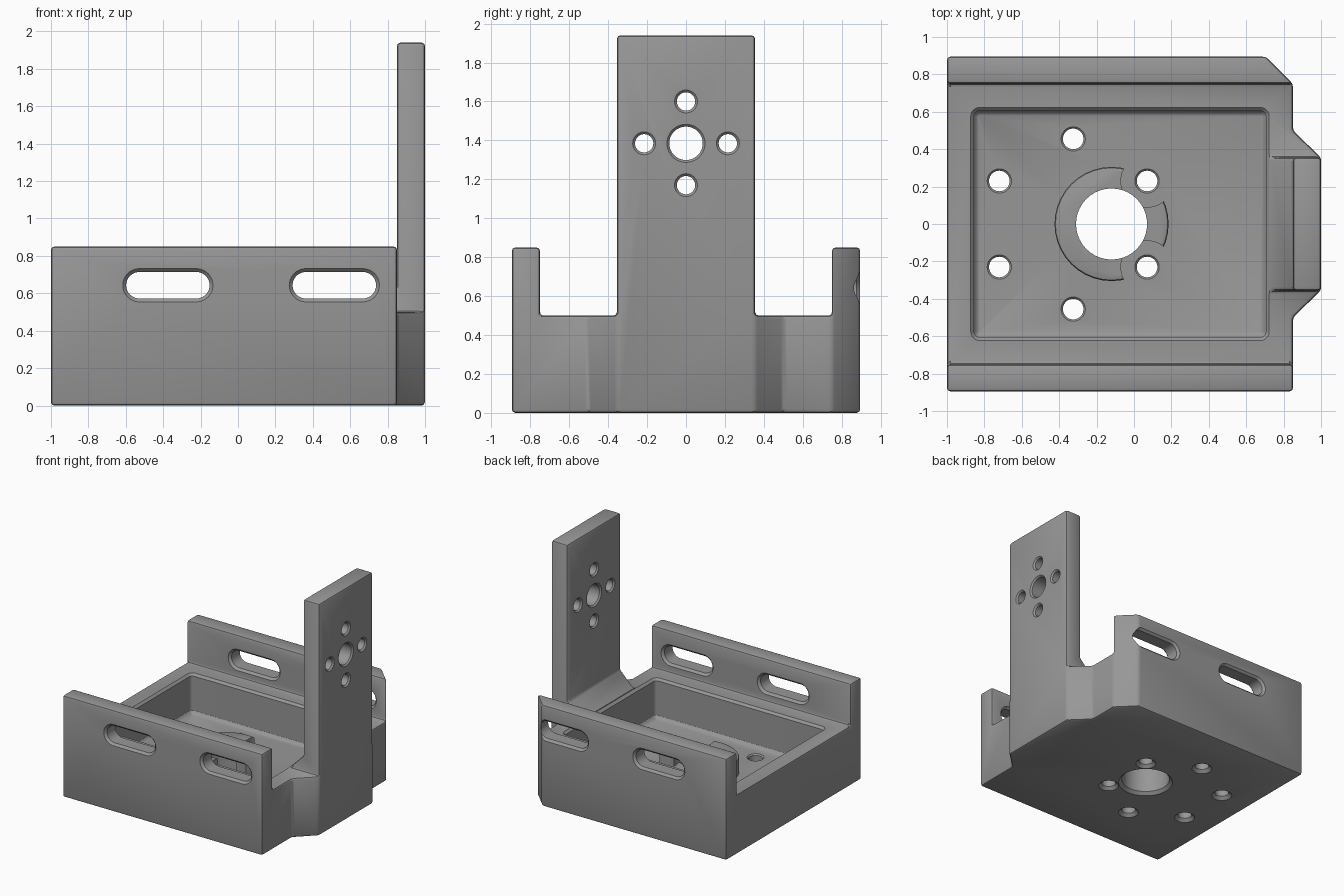
import bpy, bmesh, math

if "Cube" in bpy.data.objects:
    bpy.data.objects.remove(bpy.data.objects["Cube"])

grey = bpy.data.materials.new("machined_grey")
grey.diffuse_color = (0.31, 0.31, 0.31, 1)
grey.use_nodes = True
grey.node_tree.nodes["Principled BSDF"].inputs["Base Color"].default_value = grey.diffuse_color

AXES = {
    "z": lambda u, v, t: (u, v, t),
    "y": lambda u, v, t: (u, t, v),
    "x": lambda u, v, t: (t, u, v),
}


def loft(name, loops, axis="z"):
    """Solid skinned through (points, height) loops along an axis."""
    bm = bmesh.new()
    rings = [[bm.verts.new(AXES[axis](u, v, t)) for u, v in pts] for pts, t in loops]
    n = len(rings[0])
    for a, b in zip(rings, rings[1:]):
        for i in range(n):
            j = (i + 1) % n
            bm.faces.new((a[i], a[j], b[j], b[i]))
    bm.faces.new(rings[0])
    bm.faces.new(rings[-1])
    bmesh.ops.recalc_face_normals(bm, faces=bm.faces)
    mesh = bpy.data.meshes.new(name)
    bm.to_mesh(mesh)
    bm.free()
    ob = bpy.data.objects.new(name, mesh)
    bpy.context.collection.objects.link(ob)
    mesh.materials.append(grey)
    return ob


def rounded(cu, cv, hu, hv, r, n=10):
    """Rounded rectangle; a slot when hv is 0, a circle when both are 0."""
    pts = []
    for k, (su, sv) in enumerate(((1, 1), (-1, 1), (-1, -1), (1, -1))):
        for i in range(n + 1):
            a = (k + i / n) * math.pi / 2
            p = (cu + su * hu + r * math.cos(a), cv + sv * hv + r * math.sin(a))
            if not pts or math.dist(p, pts[-1]) > 1e-5:
                pts.append(p)
    if math.dist(pts[0], pts[-1]) < 1e-5:
        pts.pop()
    return pts


def shape(name, cu, cv, hu, hv, levels, axis="z"):
    return loft(name, [(rounded(cu, cv, hu, hv, r), t) for t, r in levels], axis)


def through(r, a, b, fa, fb):
    """Levels of a through hole with flared rims at both surfaces."""
    return [(a - 0.02, r + fa + 0.02), (a + fa, r), (b - fb, r), (b + 0.02, r + fb + 0.02)]


def box(name, x0, x1, y0, y1, z0, z1):
    pts = [(x0, y0), (x1, y0), (x1, y1), (x0, y1)]
    return loft(name, [(pts, z0), (pts, z1)])


def apply_mod(ob, kind, **settings):
    m = ob.modifiers.new("step", kind)
    for key, value in settings.items():
        setattr(m, key, value)
    bpy.context.view_layer.objects.active = ob
    bpy.ops.object.modifier_apply(modifier=m.name)


def combine(ob, other, operation="DIFFERENCE"):
    apply_mod(ob, "BOOLEAN", object=other, operation=operation, solver="EXACT")
    bpy.data.objects.remove(other)


# Bracket blank from the plan outline
outline = [(-1, -0.895), (0.85, -0.895), (0.85, -0.5), (1, -0.355), (1, 0.355),
           (0.85, 0.5), (0.85, 0.75), (0.705, 0.895), (-1, 0.895)]
body = loft("motor_bracket", [(outline, 0), (outline, 1.94)])

# Space above side walls, channel with sloped plate foot, plate shoulders
combine(body, box("cut", -2, 0.85, -2, 2, 0.85, 3))
channel = [(-2, 0.5), (0.72, 0.5), (0.85, 0.63), (0.85, 3), (-2, 3)]
combine(body, loft("cut", [(channel, -0.75), (channel, 0.75)], "y"))
for s in (-1, 1):
    y0, y1 = sorted((s * 0.355, s * 0.75))
    combine(body, box("cut", 0.6, 2, y0, y1, 0.5, 3))

# Softened outer edges
apply_mod(body, "DECIMATE", decimate_type="DISSOLVE", angle_limit=math.radians(1))
apply_mod(body, "BEVEL", width=0.018, segments=2, limit_method="ANGLE",
          angle_limit=math.radians(30), use_clamp_overlap=False)

# Pocket with rounded floor and rim
combine(body, shape("cut", -0.075, 0, 0.75, 0.575,
                    [(0.17, 0.005), (0.177, 0.018), (0.195, 0.03), (0.482, 0.03),
                     (0.502, 0.05), (0.8, 0.05)]))

# Boss ring, relieved around the two nearby screw holes
ring = shape("boss_ring", -0.12, 0, 0, 0,
             [(0.1, 0.305), (0.285, 0.305), (0.296, 0.3), (0.3, 0.29)])
for s in (-1, 1):
    combine(ring, shape("cut", 0.07, s * 0.23, 0, 0, [(0, 0.14), (1, 0.14)]))
combine(body, ring, "UNION")

# Central bore
combine(body, shape("cut", -0.12, 0, 0, 0, [(-0.02, 0.235), (0.025, 0.19), (1, 0.19)]))

# Countersunk floor screw holes
for x, y in ((-0.72, 0.23), (-0.325, 0.455), (0.07, 0.23)):
    for s in (-1, 1):
        combine(body, shape("cut", x, s * y, 0, 0, through(0.055, 0, 0.17, 0.025, 0.01)))

# Wall slots
for x in (-0.375, 0.515):
    for y0, y1 in ((-0.895, -0.75), (0.75, 0.895)):
        combine(body, shape("cut", x, 0.643, 0.152, 0, through(0.071, y0, y1, 0.018, 0.018), "y"))

# Upright plate bore and four screw holes
combine(body, shape("cut", 0, 1.385, 0, 0, through(0.086, 0.85, 1, 0.012, 0.012), "x"))
for y, z in ((0, 1.6), (0, 1.17), (-0.215, 1.385), (0.215, 1.385)):
    combine(body, shape("cut", y, z, 0, 0, through(0.047, 0.85, 1, 0.012, 0.012), "x"))

# Smooth shading with crisp edges
bpy.ops.object.select_all(action="DESELECT")
body.select_set(True)
bpy.context.view_layer.objects.active = body
bpy.ops.object.shade_smooth_by_angle(angle=math.radians(30))
